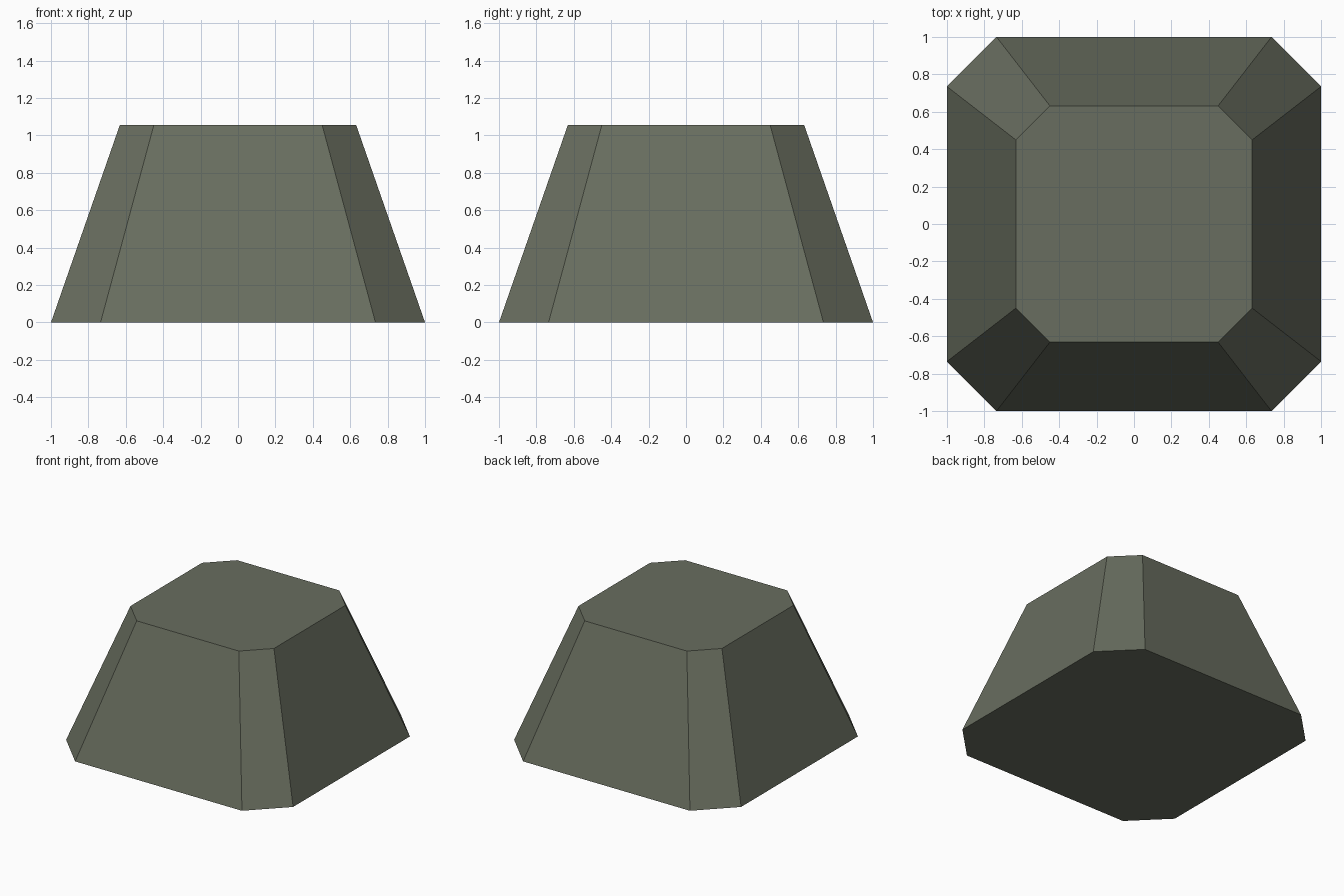
import bpy
import bmesh

# Remove the default cube
cube = bpy.data.objects.get("Cube")
if cube:
    bpy.data.objects.remove(cube, do_unlink=True)

# Grey green stone colour
stone = bpy.data.materials.new("grey_green_stone")
stone.use_nodes = True
colour = (0.14, 0.155, 0.115, 1.0)
stone.diffuse_color = colour
stone.node_tree.nodes["Principled BSDF"].inputs["Base Color"].default_value = colour


def chamfered_ring(bm, half, flat, z):
    """Square with cut corners, counter-clockwise seen from above."""
    corners = [(half, -flat), (half, flat), (flat, half), (-flat, half),
               (-half, flat), (-half, -flat), (-flat, -half), (flat, -half)]
    return [bm.verts.new((x, y, z)) for x, y in corners]


# Tapered block with chamfered corners
bm = bmesh.new()
base = chamfered_ring(bm, 1.0, 0.735, 0.0)
top = chamfered_ring(bm, 0.632, 0.45, 1.055)
bm.faces.new(list(reversed(base)))
bm.faces.new(top)
for i in range(len(base)):
    j = (i + 1) % len(base)
    bm.faces.new((base[i], base[j], top[j], top[i]))

mesh = bpy.data.meshes.new("tapered_block")
bm.to_mesh(mesh)
bm.free()
mesh.materials.append(stone)
block = bpy.data.objects.new("tapered_block", mesh)
bpy.context.scene.collection.objects.link(block)
